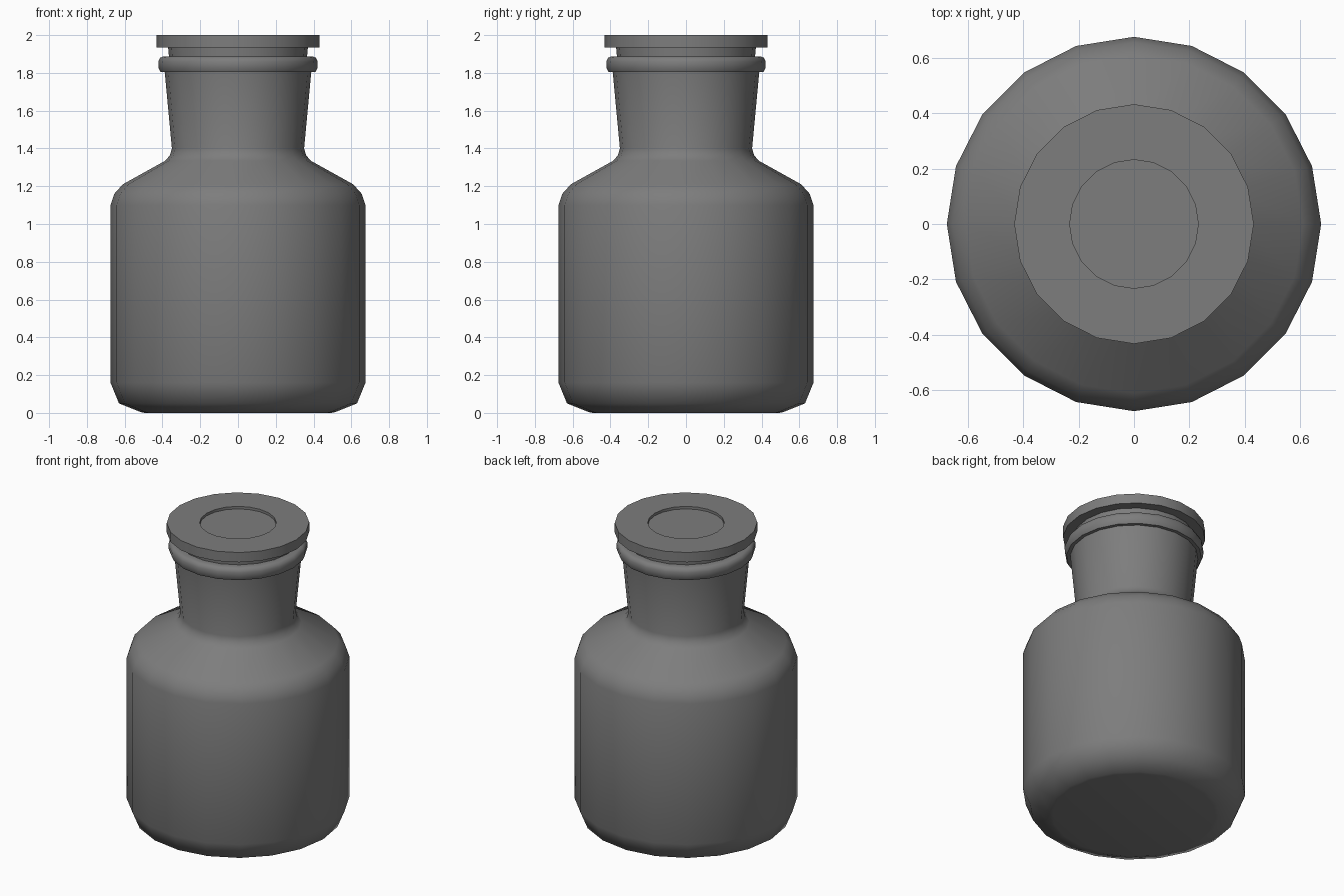
import bpy, bmesh, math

if "Cube" in bpy.data.objects:
    bpy.data.objects.remove(bpy.data.objects["Cube"])

SIDES = 20

# Dark grey shared by both parts
dark = bpy.data.materials.new("dark_grey")
dark.diffuse_color = (0.205, 0.205, 0.205, 1)
dark.use_nodes = True
dark.node_tree.nodes["Principled BSDF"].inputs["Base Color"].default_value = dark.diffuse_color


def lathe(name, profile, smooth_angle):
    """Revolve an (r, z) profile around z; points with r = 0 become poles."""
    bm = bmesh.new()
    rings = []
    for r, z in profile:
        if r == 0:
            rings.append([bm.verts.new((0, 0, z))] * SIDES)
        else:
            rings.append([bm.verts.new((r * math.cos(2 * math.pi * i / SIDES),
                                        r * math.sin(2 * math.pi * i / SIDES), z))
                          for i in range(SIDES)])
    for a, b in zip(rings, rings[1:]):
        for i in range(SIDES):
            j = (i + 1) % SIDES
            corners = list(dict.fromkeys((a[i], a[j], b[j], b[i])))
            bm.faces.new(corners)
    bmesh.ops.recalc_face_normals(bm, faces=bm.faces)
    mesh = bpy.data.meshes.new(name)
    bm.to_mesh(mesh)
    bm.free()
    mesh.materials.append(dark)
    obj = bpy.data.objects.new(name, mesh)
    bpy.context.collection.objects.link(obj)
    bpy.ops.object.select_all(action='DESELECT')
    obj.select_set(True)
    bpy.context.view_layer.objects.active = obj
    bpy.ops.object.shade_smooth_by_angle(angle=math.radians(smooth_angle))
    return obj


# Bottle: base, body, shoulder, neck and rolled lip, then the inner wall
outer = [(0, 0), (0.495, 0), (0.515, 0.004), (0.63, 0.05), (0.675, 0.16),
         (0.675, 1.10), (0.655, 1.16), (0.61, 1.21), (0.385, 1.335),
         (0.36, 1.365), (0.35, 1.40), (0.388, 1.805)]
lip = [(0.41, 1.805), (0.42, 1.825), (0.422, 1.86), (0.412, 1.88),
       (0.395, 1.887), (0.365, 1.887)]
inner = [(0.33, 1.40), (0.31, 1.31), (0.55, 1.16), (0.60, 1.08), (0.60, 0.17),
         (0.56, 0.09), (0.48, 0.07), (0, 0.07)]
lathe("bottle", outer + lip + inner, 55)

# Stopper: tapered plug, overhanging disc and shallow recess on top
lathe("stopper", [(0, 1.42), (0.325, 1.42), (0.37, 1.935), (0.432, 1.935),
                  (0.432, 2.0), (0.232, 2.0), (0.232, 1.983), (0, 1.983)], 40)
